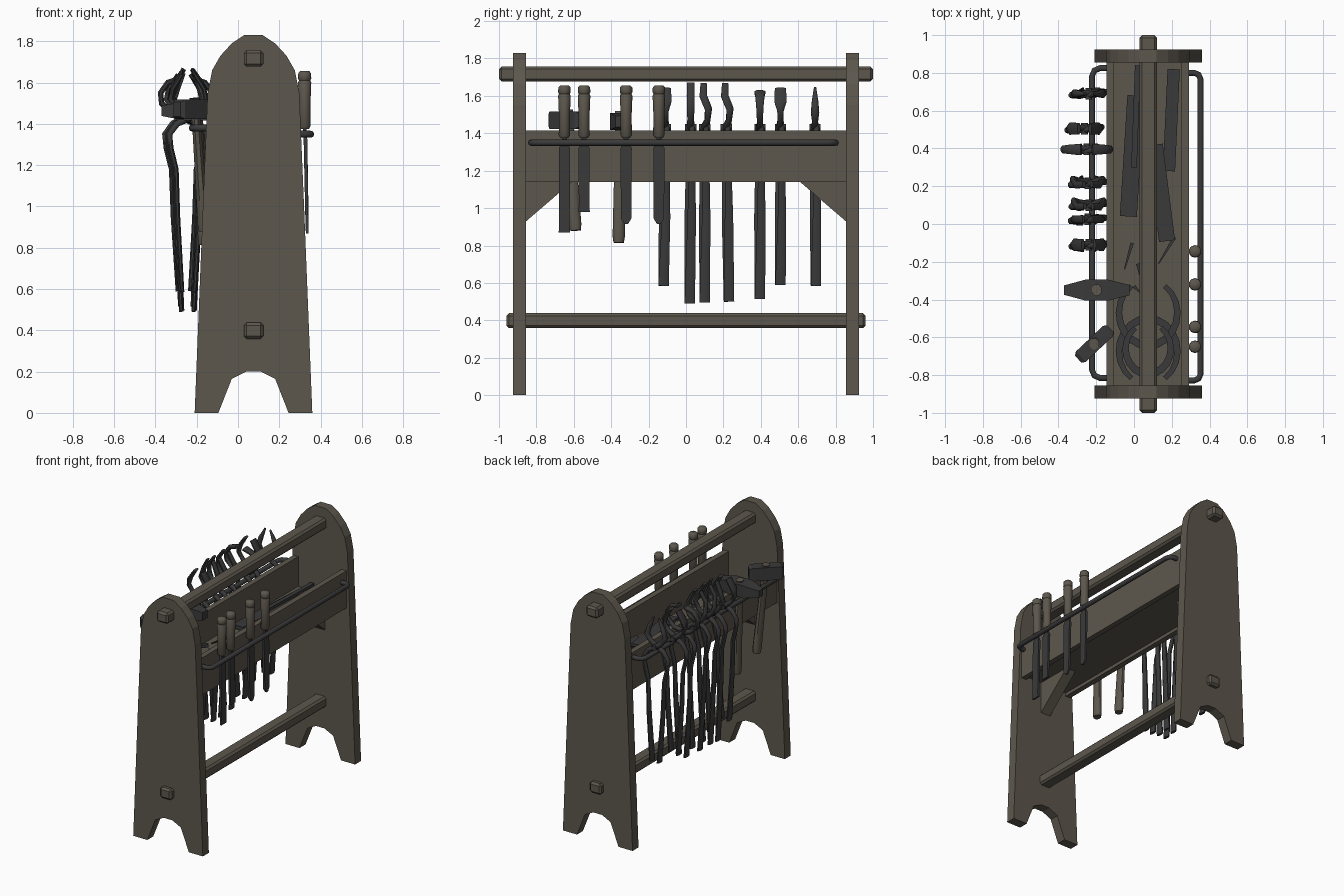
import bpy, bmesh, math
from mathutils import Vector

if "Cube" in bpy.data.objects:
    bpy.data.objects.remove(bpy.data.objects["Cube"])


def material(name, rgb):
    m = bpy.data.materials.new(name)
    m.diffuse_color = (*rgb, 1)
    m.use_nodes = True
    m.node_tree.nodes["Principled BSDF"].inputs["Base Color"].default_value = m.diffuse_color
    return m


WOOD = material("weathered wood", (0.108, 0.095, 0.074))
IRON = material("dark iron", (0.042, 0.042, 0.043))
CX = 0.075  # middle plane of the rack


def finish(name, bm, mat, smooth=False):
    bmesh.ops.recalc_face_normals(bm, faces=bm.faces)
    me = bpy.data.meshes.new(name)
    bm.to_mesh(me)
    bm.free()
    me.materials.append(mat)
    ob = bpy.data.objects.new(name, me)
    bpy.context.collection.objects.link(ob)
    if smooth:
        bpy.ops.object.select_all(action='DESELECT')
        ob.select_set(True)
        bpy.context.view_layer.objects.active = ob
        bpy.ops.object.shade_smooth_by_angle(angle=math.radians(50))
    return ob


def box(name, lo, hi, mat, bevel=0.0):
    bm = bmesh.new()
    bmesh.ops.create_cube(bm, size=1)
    for v in bm.verts:
        v.co = [(l + h) / 2 + c * (h - l) for c, l, h in zip(v.co, lo, hi)]
    if bevel:
        bmesh.ops.bevel(bm, geom=bm.edges[:], offset=bevel, segments=1, affect='EDGES')
    return finish(name, bm, mat)


def prism(name, pts, depth, mat):
    """Extrude a flat 3D outline along a depth vector."""
    bm = bmesh.new()
    f = bm.faces.new([bm.verts.new(p) for p in pts])
    r = bmesh.ops.extrude_face_region(bm, geom=[f])
    bmesh.ops.translate(bm, vec=depth, verts=[v for v in r['geom'] if isinstance(v, bmesh.types.BMVert)])
    return finish(name, bm, mat)


def sweep(name, pts, sizes, mat, side=(0, 1, 0), n=8, smooth=True):
    """Loft rings along a path; sizes are (across, along side axis)."""
    bm = bmesh.new()
    pts = [Vector(p) for p in pts]
    rings = []
    for i, p in enumerate(pts):
        t = (pts[min(i + 1, len(pts) - 1)] - pts[max(i - 1, 0)]).normalized()
        u = t.cross(Vector(side)).normalized()
        b = u.cross(t)
        w, h = sizes[i] if isinstance(sizes, list) else sizes
        k = 0.5 / math.cos(math.pi / n)
        ang = [(j + 0.5) * 2 * math.pi / n for j in range(n)]
        rings.append([bm.verts.new(p + u * (w * k * math.cos(a)) + b * (h * k * math.sin(a))) for a in ang])
    for r, s in zip(rings, rings[1:]):
        for j in range(n):
            bm.faces.new((r[j], r[(j + 1) % n], s[(j + 1) % n], s[j]))
    bm.faces.new(rings[0])
    bm.faces.new(rings[-1])
    return finish(name, bm, mat, smooth)


# End panels with rounded top and foot arch
half = [(0.17, 0), (0.285, 0), (0.245, 1.0), (0.222, 1.55), (0.2, 1.66), (0.16, 1.73), (0.105, 1.79), (0.045, 1.83)]
arch = [(0.035, 0.2), (0.105, 0.165)]
outline = arch + half
outline = outline + [(-x, z) for x, z in reversed(outline)]
for label, y0 in (("front", -0.925), ("back", 0.855)):
    prism(label + "_end_panel", [(CX + x, y0, z) for x, z in outline], (0, 0.07, 0), WOOD)

# Beams pegged through the panels
box("top_beam", (0.028, -1, 1.677), (0.123, 1, 1.757), WOOD, 0.014)
box("bottom_beam", (0.028, -0.96, 0.358), (0.123, 0.96, 0.438), WOOD, 0.014)

# Tray
box("tray_left_board", (-0.145, -0.86, 1.14), (-0.105, 0.86, 1.415), WOOD)
box("tray_right_board", (0.25, -0.86, 1.14), (0.29, 0.86, 1.415), WOOD)
box("tray_floor", (-0.106, -0.86, 1.165), (0.251, 0.86, 1.195), WOOD)
for s in (-1, 1):
    prism("tray_bracket", [(0.035, s * 0.86, 0.925), (0.035, s * 0.86, 1.17), (0.035, s * 0.58, 1.17),
                           (0.035, s * 0.61, 1.14)], (0.08, 0, 0), WOOD)


# Side rails
def rail(name, x_in, x_out, z, y0, y1):
    d = (x_out - x_in) * 0.45
    e = abs(d)
    xm = x_out - d * 0.3
    path = [(x_in, y0, z), (x_out - d, y0, z), (xm, y0 + e * 0.3, z), (x_out, y0 + e, z),
            (x_out, y1 - e, z), (xm, y1 - e * 0.3, z), (x_out - d, y1, z), (x_in, y1, z)]
    sweep(name, path, (0.032, 0.032), IRON, (0, 0, 1), 10)


rail("right_rail", 0.28, 0.352, 1.35, -0.828, 0.8)
rail("left_rail", -0.13, -0.222, 1.38, -0.815, 0.825)

# Files on the right rail: (y, blade bottom, rounded tip)
for y, zb, tip in ((-0.65, 0.87, 0), (-0.545, 0.98, 0), (-0.32, 0.915, 1), (-0.145, 0.915, 1)):
    prof = [(1.375, .04), (1.39, .058), (1.5, .056), (1.6, .064), (1.61, .054), (1.62, .064), (1.645, .062), (1.655, .045)]
    sweep("file_handle", [(0.323, y, z) for z, d in prof], [(d, d) for z, d in prof], WOOD, n=10)
    e = 0.02 if tip else 0.062
    sweep("file_blade", [(0.335, y, zb), (0.334, y, zb + 0.03), (0.327, y, 1.32), (0.324, y, 1.35), (0.323, y, 1.39)],
          [(0.012, e), (0.014, 0.056), (0.018, 0.06), (0.018, 0.03), (0.018, 0.025)], IRON, n=4, smooth=False)

# Jaw outlines: (x offset, z, y offset, thickness, y width)
JAWS = {
    "straight": [(.04, 1.47, 0, .03, .035), (.075, 1.53, 0, .03, .04), (.05, 1.6, 0, .03, .042), (.022, 1.67, 0, .012, .04)],
    "bent": [(.05, 1.47, .015, .03, .03), (.08, 1.53, .02, .028, .04), (.06, 1.6, -.008, .028, .04), (.02, 1.665, -.005, .018, .035)],
    "round": [(.07, 1.45, 0, .028, .03), (.12, 1.5, 0, .028, .035), (.125, 1.55, 0, .028, .04), (.09, 1.6, 0, .028, .05),
              (.03, 1.62, 0, .026, .06)],
    "spoon": [(.05, 1.47, 0, .03, .03), (.085, 1.52, 0, .026, .035), (.075, 1.57, 0, .024, .065), (.03, 1.64, 0, .018, .06)],
    "pointed": [(.04, 1.46, 0, .035, .03), (.075, 1.51, 0, .035, .045), (.055, 1.57, 0, .03, .035), (.02, 1.645, 0, .012, .012)],
}
REIN = [(.055, 1.4, .03, .032), (.092, 1.35, .028, .032), (.085, 1.28, .026, .034), (.06, 1.18, .025, .036), (.052, .95, .024, .045)]

# Tongs straddling the left rail: (y, foot y, foot z, jaw, centre x)
for y, yb, zb, jaw, cx in ((-.11, -.12, .585, "spoon", -.24), (.025, .02, .49, "straight", -.245), (.1, .1, .495, "bent", -.24),
                           (.215, .23, .5, "bent", -.245), (.395, .395, .515, "round", -.25),
                           (.505, .505, .59, "spoon", -.262), (.69, .695, .585, "pointed", -.24)):
    for s in (-1, 1):
        oy = y + s * 0.008
        pts = [(cx + s * .03, yb, zb)]
        siz = [(.02, .056)]
        for x, z, w, h in reversed(REIN):
            pts.append((cx + s * x, oy + (yb - y) * (1.4 - z), z))
            siz.append((w, h))
        pts.append((cx, oy, 1.43))
        siz.append((.04, .03))
        for x, z, dy, w, h in JAWS[jaw]:
            pts.append((cx - s * x, oy - s * 0.008 + dy, z))
            siz.append((w, h))
        sweep("tong_half", pts, siz, IRON)
    sweep("tong_rivet", [(cx, y - .03, 1.43), (cx, y + .03, 1.43)], (.035, .035), IRON, (0, 0, 1), 10)


# Hammers hanging on the left rail
def hammer(c, d, length, profile, foot):
    c, d = Vector(c), Vector(d).normalized()
    sweep("hammer_head", [c + d * (t * length) for t, w, h in profile], [(w, h) for t, w, h in profile],
          IRON, (0, 0, 1), 4, False)
    top, foot = c + Vector((0, 0, .055)), Vector(foot)
    sweep("hammer_handle", [foot, foot.lerp(top, .05), foot.lerp(top, .35), foot.lerp(top, .8), top],
          [(.05, .055), (.056, .066), (.05, .062), (.042, .055), (.05, .06)], WOOD)


hammer((-.197, -.35, 1.463), (1, 0, 0), .345,
       [(-.5, .05, .05), (-.18, .11, .092), (.18, .11, .092), (.5, .055, .06)], (-.165, -.36, .815))
hammer((-.21, -.635, 1.47), (.73, .69, 0), .235,
       [(-.5, .05, .07), (-.42, .076, .095), (.42, .076, .095), (.5, .05, .07)], (-.165, -.59, .88))

# Horseshoes lying in the tray
for name, cy, z, flip, r in (("upper_horseshoe", -.47, 1.235, 1, .155), ("lower_horseshoe", -.675, 1.21, -1, .155),
                             ("small_horseshoe", -.66, 1.26, 1, .12)):
    pts = []
    for i in range(17):
        a = math.radians(-90 + (i - 8) / 8 * 145)
        pts.append((CX + r * math.cos(a), cy + flip * r * 1.12 * math.sin(a), z))
    siz = [(.026 + .014 * math.sin(math.pi * i / 16), .022) for i in range(17)]
    sweep(name, pts, siz, IRON, (0, 0, 1), 4, False)

# Bar stock and nails in the tray: (start, end, width, height)
for a, b, w, h in (((.21, .82, 1.22), (.185, .28, 1.22), .065, .03), ((.01, .68, 1.22), (-.03, .04, 1.22), .09, .03),
                   ((.11, .42, 1.24), (.175, -.09, 1.24), .085, .02), ((.02, .84, 1.25), (.0, .3, 1.25), .03, .02)):
    sweep("bar_stock", [a, b], (w, h), IRON, (0, 0, 1), 4, False)
for a, b in (((-.01, -.1), (-.05, -.24)), ((.215, -.07), (.13, -.21)), ((.02, -.21), (.03, -.27)), ((.0, -.33), (.03, -.36))):
    sweep("nail", [(*a, 1.205), (*b, 1.205)], [(.018, .018), (.006, .006)], IRON, (0, 0, 1), 4, False)
